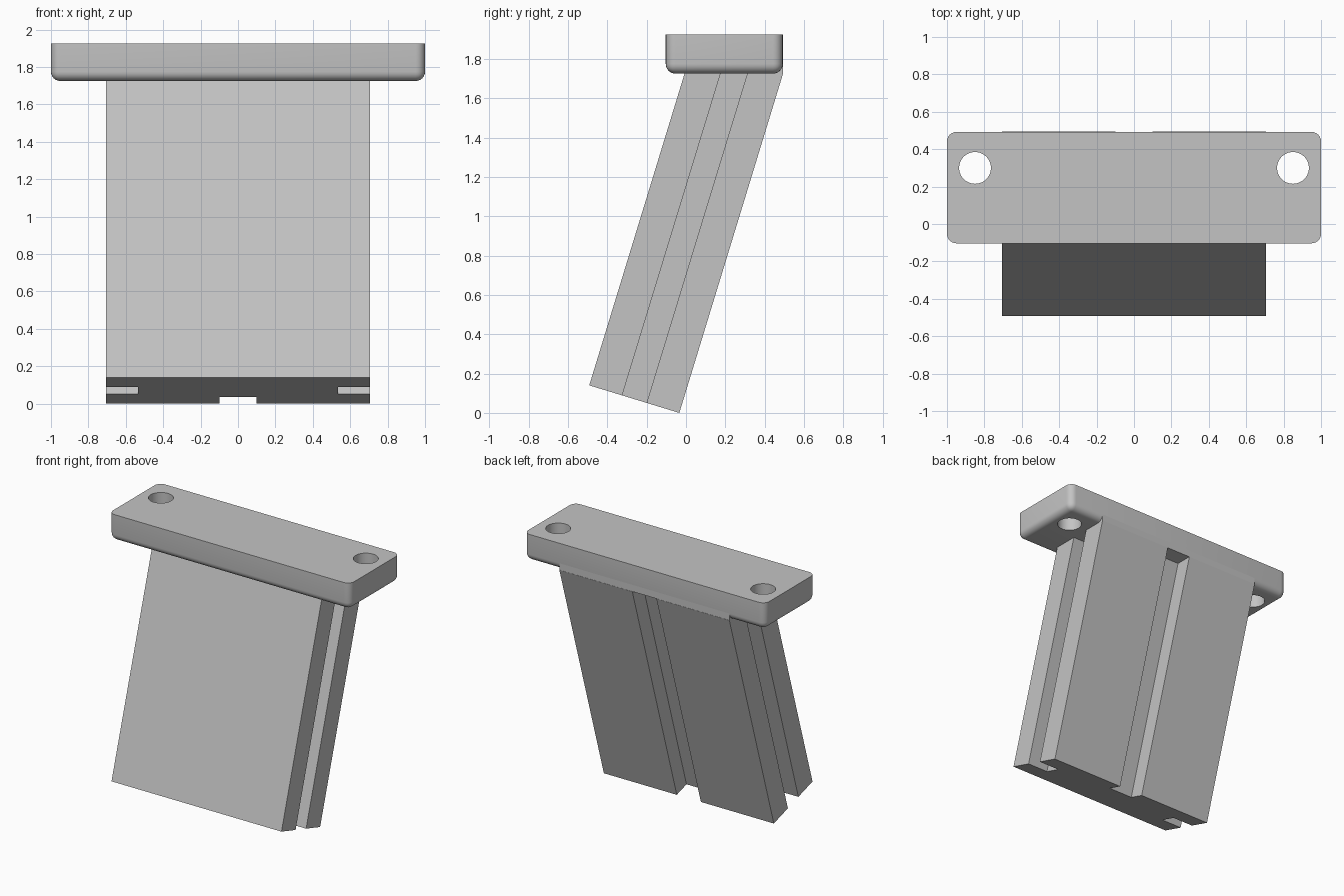
import bpy
import bmesh
import math
from mathutils import Vector

if "Cube" in bpy.data.objects:
    bpy.data.objects.remove(bpy.data.objects["Cube"], do_unlink=True)

GREY = (0.55, 0.55, 0.55, 1)
TILT = math.radians(17)
FRONT, BACK = -0.492, 0.492
THICK = 0.479
PLATE_Z, TOP_Z = 1.725, 1.925
HALF_W = 0.705

mat = bpy.data.materials.new("light grey")
mat.use_nodes = True
mat.diffuse_color = GREY
mat.node_tree.nodes["Principled BSDF"].inputs["Base Color"].default_value = GREY


def finish(name, bm):
    bmesh.ops.recalc_face_normals(bm, faces=bm.faces[:])
    mesh = bpy.data.meshes.new(name)
    bm.to_mesh(mesh)
    bm.free()
    mesh.materials.append(mat)
    obj = bpy.data.objects.new(name, mesh)
    bpy.context.collection.objects.link(obj)
    return obj


def box(lo, hi):
    bm = bmesh.new()
    bmesh.ops.create_cube(bm, size=1)
    lo, hi = Vector(lo), Vector(hi)
    for v in bm.verts:
        v.co = (lo + hi) / 2 + v.co * (hi - lo)
    return bm


# Leaning slab: grooved cross-section (width, depth from front) run up to the plate
half = [(HALF_W, 0), (HALF_W, 0.175), (0.535, 0.175), (0.535, 0.305),
        (HALF_W, 0.305), (HALF_W, THICK), (0.1, THICK), (0.1, THICK - 0.12)]
section = half + [(-x, t) for x, t in reversed(half)]
bm = bmesh.new()
low, high = [], []
for x, t in section:
    y = FRONT + t * math.cos(TILT)
    z = (THICK - t) * math.sin(TILT)
    low.append(bm.verts.new((x, y, z)))
    high.append(bm.verts.new((x, y + (PLATE_Z - z) * math.tan(TILT), PLATE_Z)))
bm.faces.new(low)
bm.faces.new(high)
for i in range(len(low)):
    j = (i + 1) % len(low)
    bm.faces.new((low[i], low[j], high[j], high[i]))
finish("leaning_slab", bm)

# Mounting plate: rounded upright and bottom edges, sharp top rim
bm = box((-1, -0.103, PLATE_Z), (1, BACK, TOP_Z))
edges = [e for e in bm.edges if min(v.co.z for v in e.verts) < PLATE_Z + 0.01]
bmesh.ops.bevel(bm, geom=edges, offset=0.05, segments=6, profile=0.5, affect="EDGES")
plate = finish("mounting_plate", bm)

# Screw holes through both ends of the plate
for side in (-1, 1):
    bm = bmesh.new()
    bmesh.ops.create_cone(bm, cap_ends=True, segments=48, radius1=0.085,
                          radius2=0.085, depth=1)
    bmesh.ops.translate(bm, verts=bm.verts[:], vec=(side * 0.85, 0.3, TOP_Z))
    cutter = finish("hole_cutter", bm)
    cutter.hide_render = True
    mod = plate.modifiers.new("hole", "BOOLEAN")
    mod.operation, mod.solver, mod.object = "DIFFERENCE", "EXACT", cutter
    bpy.context.view_layer.objects.active = plate
    bpy.ops.object.modifier_apply(modifier=mod.name)
    bpy.data.objects.remove(cutter, do_unlink=True)

bpy.ops.object.select_all(action="DESELECT")
plate.select_set(True)
bpy.context.view_layer.objects.active = plate
bpy.ops.object.shade_smooth_by_angle(angle=math.radians(35))

# Square fillet where the slab's back runs flush into the plate
finish("rear_joint", box((-HALF_W, 0.4, PLATE_Z), (HALF_W, BACK, PLATE_Z + 0.05)))
